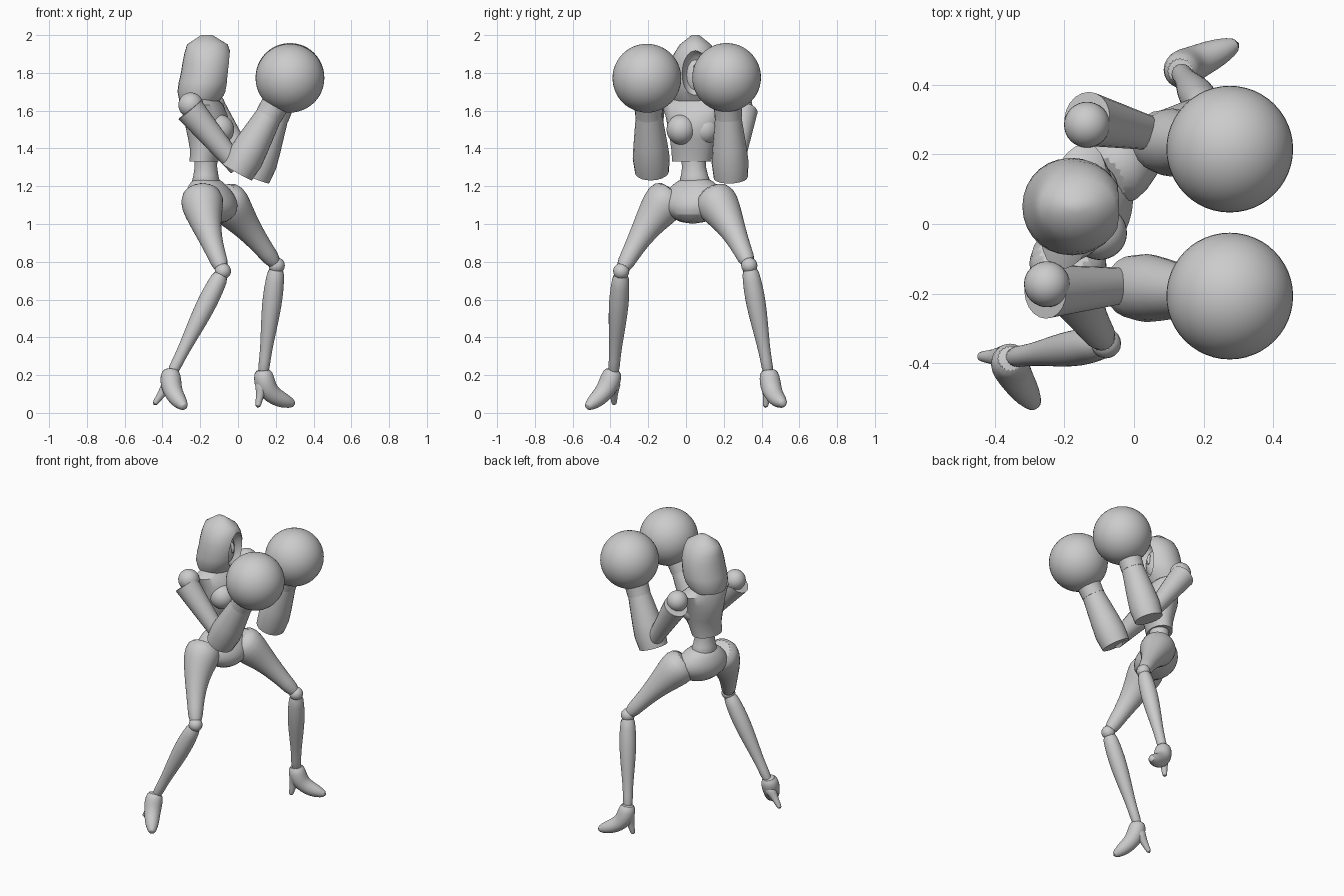
import bpy, bmesh, math
from mathutils import Vector, Matrix

cube = bpy.data.objects.get("Cube")
if cube:
    bpy.data.objects.remove(cube, do_unlink=True)

GREY = (0.6, 0.6, 0.6, 1)
grey = bpy.data.materials.new("plain_grey")
grey.use_nodes = True
grey.diffuse_color = GREY
grey.node_tree.nodes["Principled BSDF"].inputs["Base Color"].default_value = GREY


def shade(part):
    bpy.ops.object.select_all(action='DESELECT')
    bpy.context.view_layer.objects.active = part
    part.select_set(True)
    bpy.ops.object.shade_smooth_by_angle(angle=math.radians(40))


def finish(name, bm, soft=False):
    """Turn a bmesh into a named, shaded object."""
    bmesh.ops.recalc_face_normals(bm, faces=bm.faces)
    mesh = bpy.data.meshes.new(name)
    bm.to_mesh(mesh)
    bm.free()
    mesh.materials.append(grey)
    part = bpy.data.objects.new(name, mesh)
    bpy.context.collection.objects.link(part)
    if soft:
        subdivide = part.modifiers.new("soft", 'SUBSURF')
        subdivide.levels = subdivide.render_levels = 1
    shade(part)
    return part


def loft(start, end, sizes, bow, level, yaw, sides):
    """Skin evenly spaced ovals along a bowed line; level ovals stay horizontal."""
    start, end, bow = Vector(start), Vector(end), Vector(bow)
    steps = len(sizes) - 1
    bm = bmesh.new()
    loops = []
    for i, (depth, width) in enumerate(sizes):
        t = i / steps
        centre = start.lerp(end, t) + bow * math.sin(math.pi * t)
        if level:
            turn = Matrix.Rotation(math.radians(yaw), 3, 'Z')
            u, v = turn @ Vector((1, 0, 0)), turn @ Vector((0, 1, 0))
        else:
            along = (end - start + bow * math.pi * math.cos(math.pi * t)).normalized()
            u = along.cross(Vector((0, 1, 0))).normalized()
            v = along.cross(u)
        ring = []
        for k in range(sides):
            a = k * math.tau / sides
            ring.append(bm.verts.new(centre + u * depth * math.cos(a) + v * width * math.sin(a)))
        loops.append(ring)
    for low, high in zip(loops, loops[1:]):
        for k in range(sides):
            j = (k + 1) % sides
            bm.faces.new((low[k], low[j], high[j], high[k]))
    bm.faces.new(loops[0])
    bm.faces.new(loops[-1])
    return bm


def limb(name, start, end, radii, bow=(0, 0, 0), soft=True):
    sizes = [(r, r) for r in radii]
    return finish(name, loft(start, end, sizes, bow, False, 0, 20), soft)


def body(name, start, end, sizes, yaw, bow=(0, 0, 0), soft=True):
    return finish(name, loft(start, end, sizes, bow, True, yaw, 28), soft)


def ball(name, centre, size, yaw=0, segments=32):
    bm = bmesh.new()
    bmesh.ops.create_uvsphere(bm, u_segments=segments, v_segments=segments // 2, radius=1)
    place = (Matrix.Translation(centre) @ Matrix.Rotation(math.radians(yaw), 4, 'Z')
             @ Matrix.Diagonal((*size, 1)))
    bmesh.ops.transform(bm, matrix=place, verts=bm.verts)
    return finish(name, bm)


# Torso: fitted vest, bust, waist, neck and hips
body("vest", (-.18, .03, 1.33), (-.185, .055, 1.69),
     [(.075, .105), (.082, .113), (.1, .125), (.115, .14), (.108, .157), (.088, .185), (.05, .06)],
     -14, bow=(.022, 0, 0), soft=False)
for side, y in (("left", .1), ("right", -.025)):
    ball(side + "_bust", (-.105 - y * .2, y, 1.5), (.08, .078, .08), -14)
body("waist", (-.17, .05, 1.18), (-.17, .035, 1.42),
     [(.095, .11), (.06, .066), (.058, .06), (.07, .09)], -18)
body("neck", (-.19, .055, 1.64), (-.165, .055, 1.8), [(.05, .05), (.045, .045), (.045, .045)], 0)
body("hips", (-.17, .05, 1.25), (-.12, .035, 1),
     [(.06, .07), (.1, .135), (.127, .175), (.135, .175), (.12, .14), (.05, .06)], -24)

# Head: hood hollowed at the face, with a mask inside
hood = body("hood", (-.205, .05, 1.65), (-.165, .05, 2),
            [(.105, .115), (.13, .138), (.136, .14), (.134, .137), (.132, .13),
             (.124, .115), (.108, .083), (.03, .02)], 0, (.02, 0, 0), soft=False)
hollow = ball("face_hollow", (-.025, .05, 1.79), (.09, .075, .13))
hollow.hide_render = True
bpy.context.view_layer.objects.active = hood
cut = hood.modifiers.new("face_opening", 'BOOLEAN')
cut.operation = 'DIFFERENCE'
cut.object = hollow
bpy.ops.object.modifier_apply(modifier=cut.name)
bpy.data.objects.remove(hollow, do_unlink=True)
shade(hood)
ball("face_mask", (-.165, .05, 1.79), (.09, .075, .125))
limb("mask_nose", (-.085, .05, 1.85), (-.08, .05, 1.77), (.008, .014, .01), bow=(.01, 0, 0))


def arm(side, shoulder, sleeve_top, sleeve_end, elbow, fist):
    ball(side + "_shoulder", shoulder, [.066] * 3)
    limb(side + "_sleeve", sleeve_top, sleeve_end, (.078, .068, .058, .048), soft=False)
    # Forearm narrows to the wrist, then flares into the cuff
    wrist = Vector(elbow).lerp(Vector(fist), .6)
    limb(side + "_forearm", elbow, wrist, (.09, .098, .09, .08, .07), soft=False)
    limb(side + "_cuff", wrist, fist, (.072, .075, .1), soft=False)
    ball(side + "_fist", fist, [.182] * 3, segments=48)


arm("right", (-.25, -.173, 1.63), (-.255, -.194, 1.605), (0, -.175, 1.3),
    (-.005, -.18, 1.275), (.275, -.207, 1.772))
arm("left", (-.135, .285, 1.63), (-.135, .302, 1.6), (.05, .26, 1.32),
    (.08, .237, 1.245), (.275, .215, 1.776))


def leg(side, hip, knee, ankle, toe, heel, thigh_bow, shoe_bow):
    limb(side + "_thigh", hip, knee, (.09, .12, .102, .08, .062, .049, .043), thigh_bow)
    ball(side + "_knee", knee, [.043] * 3, segments=20)
    limb(side + "_shin", knee, ankle, (.042, .05, .054, .05, .043, .035, .03, .032))
    # High-heeled shoe: sloping upper and a thin heel
    collar = Vector(ankle) + Vector((0, 0, .035))
    limb(side + "_shoe", collar, toe, (.042, .055, .057, .052, .047, .04, .018), shoe_bow)
    limb(side + "_heel", Vector(ankle) - Vector((0, 0, .03)), heel, (.048, .028, .018, .015))


leg("right", (-.195, -.06, 1.18), (-.08, -.343, .75), (-.355, -.384, .2),
    (-.278, -.53, .025), (-.447, -.38, .04), (-.03, 0, .03), (-.03, .03, -.01))
leg("left", (-.1, .125, 1.165), (.205, .335, .78), (.132, .438, .2),
    (.303, .52, .045), (.103, .42, .025), (-.02, 0, .03), (-.05, -.02, -.03))
